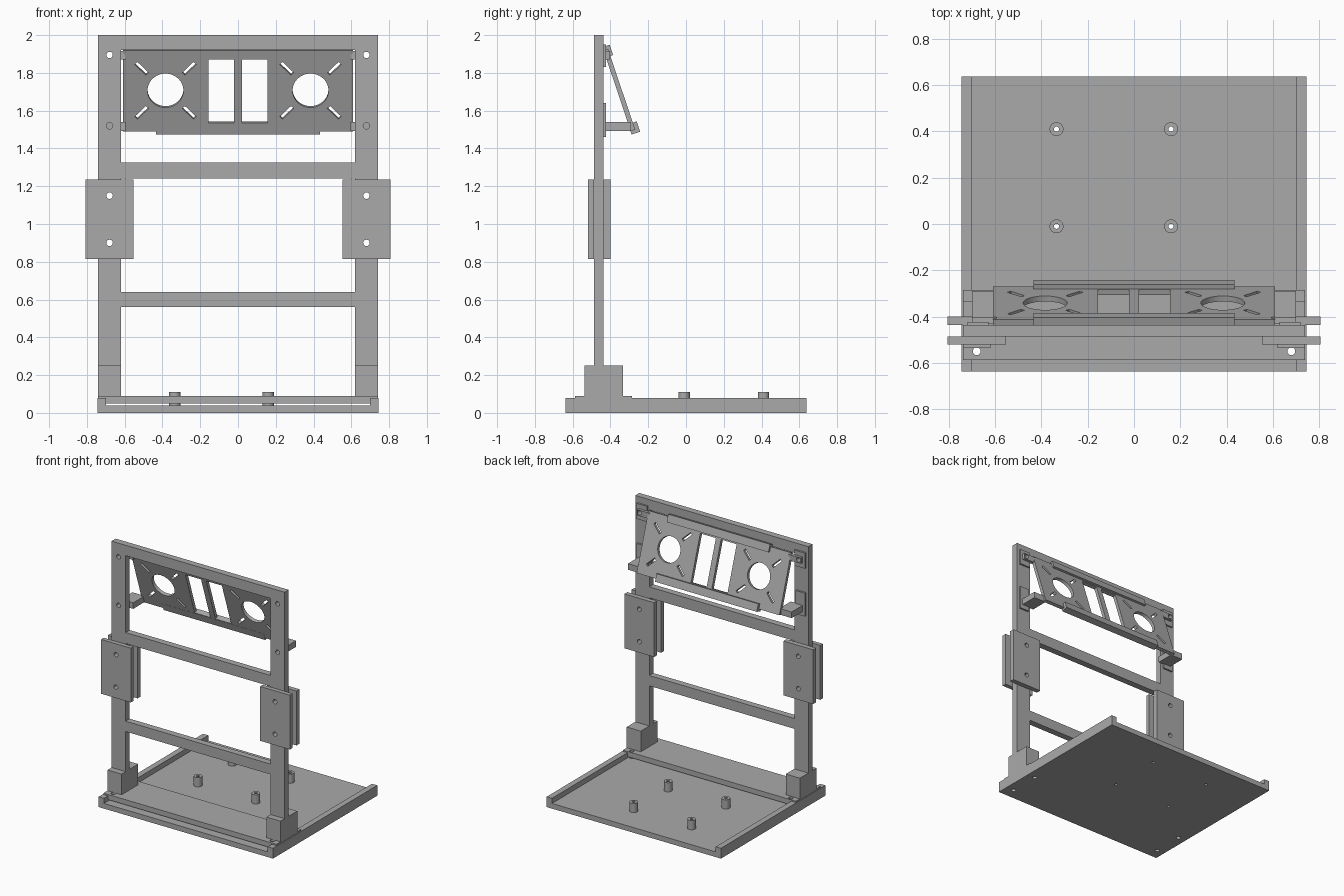
import bpy, bmesh, math
from mathutils import Matrix, Vector

cube = bpy.data.objects.get("Cube")
if cube:
    bpy.data.objects.remove(cube, do_unlink=True)

grey = bpy.data.materials.new("plain grey")
grey.use_nodes = True
tone = (0.4, 0.4, 0.4, 1)
grey.diffuse_color = tone
grey.node_tree.nodes["Principled BSDF"].inputs["Base Color"].default_value = tone


def finish(name, bm):
    mesh = bpy.data.meshes.new(name)
    bm.to_mesh(mesh)
    bm.free()
    mesh.materials.append(grey)
    obj = bpy.data.objects.new(name, mesh)
    bpy.context.collection.objects.link(obj)
    return obj


def box(name, x, y, z, turn=0):
    """Box from three (low, high) ranges, optionally turned about its own y axis."""
    bm = bmesh.new()
    size = Matrix.Diagonal((x[1] - x[0], y[1] - y[0], z[1] - z[0], 1))
    place = Matrix.Translation([(a + b) / 2 for a, b in (x, y, z)])
    bmesh.ops.create_cube(bm, size=1, matrix=place @ Matrix.Rotation(turn, 4, "Y") @ size)
    return finish(name, bm)


def rod(name, centre, radius, length, axis="Z", sides=32):
    bm = bmesh.new()
    turn = Matrix.Rotation(math.pi / 2, 4, "X") if axis == "Y" else Matrix()
    bmesh.ops.create_cone(bm, cap_ends=True, segments=sides, radius1=radius, radius2=radius,
                          depth=length, matrix=Matrix.Translation(centre) @ turn)
    return finish(name, bm)


def cut(obj, cutters):
    for c in cutters:
        mod = obj.modifiers.new("cut", "BOOLEAN")
        mod.operation, mod.solver, mod.object = "DIFFERENCE", "EXACT", c
    bpy.context.view_layer.update()
    done = bpy.data.meshes.new_from_object(obj.evaluated_get(bpy.context.evaluated_depsgraph_get()))
    obj.modifiers.clear()
    obj.data = done
    for c in cutters:
        bpy.data.objects.remove(c, do_unlink=True)
    return obj


def span(side, a, b):
    """Mirror an x range to the chosen side."""
    return tuple(sorted((side * a, side * b)))


def bolts(y, heights, length=0.3, radius=0.017):
    return [rod("hole", (s * 0.68, y, z), radius, length, "Y") for s in (-1, 1) for z in heights]


def foot_holes():
    return [rod("hole", (s * 0.68, y, 0), 0.017, 0.5) for s in (-1, 1) for y in (-0.55, -0.31)]


POSTS = [(x, y) for x in (-0.335, 0.16) for y in (-0.01, 0.41)]
FRAME = (-0.487, -0.437)

# Base tray with two side lips and standoffs
cut(box("base_tray", (-0.745, 0.745), (-0.637, 0.637), (0, 0.08)),
    [box("channel", (-0.70, 0.70), (-1, 1), (0.04, 0.2))] + foot_holes()
    + [rod("hole", (x, y, 0), 0.011, 0.5) for x, y in POSTS])
for i, (x, y) in enumerate(POSTS):
    cut(rod(f"standoff_{i + 1}", (x, y, 0.075), 0.03, 0.072),
        [rod("hole", (x, y, 0.075), 0.011, 0.2)])

# Foot plate, stepped to sit between and over the lips
cut(box("foot_plate", (-0.74, 0.74), (-0.587, -0.285), (0.05, 0.09)),
    [box("step", span(s, 0.699, 0.8), (-1, 0), (0, 0.08)) for s in (-1, 1)] + foot_holes())

# Upright frame with three openings
openings = [(0.085, 0.56), (0.64, 1.24), (1.325, 1.92)]
cut(box("upright_frame", (-0.74, 0.74), FRAME, (0.085, 2)),
    [box("opening", (-0.62, 0.62), (-1, 0), z) for z in openings]
    + bolts(-0.46, (0.90, 1.15, 1.52, 1.895)))

for s, side in ((-1, "right"), (1, "left")):
    # Foot block
    box(side + "_foot_block", span(s, 0.62, 0.74), (-0.537, -0.333), (0.085, 0.25))
    # Clamp plates on both faces of the post
    for face, y in (("front", (-0.52, -0.487)), ("back", (-0.437, -0.40))):
        cut(box(f"{side}_{face}_clamp_plate", span(s, 0.553, 0.807), y, (0.815, 1.235)),
            bolts(-0.46, (0.90, 1.15)))
    # Lower arm with its mounting pad
    box(side + "_lower_arm", span(s, 0.595, 0.70), (-0.43, -0.29), (1.493, 1.54))
    box(side + "_lower_pad", span(s, 0.64, 0.72), (-0.437, -0.423), (1.46, 1.64))
    # Upper bracket with its lug
    cut(box(side + "_upper_pad", span(s, 0.63, 0.72), (-0.437, -0.423), (1.83, 1.95)),
        bolts(-0.43, (1.895,)))
    cut(box(side + "_upper_lug", span(s, 0.595, 0.70), (-0.43, -0.402), (1.87, 1.915)),
        bolts(-0.43, (1.895,)))

# Tilted panel, made upright then leaned back
holes = []
for s in (-1, 1):
    holes.append(box("window", span(s, 0.022, 0.156), (-1, 1), (0.045, 0.40)))
    holes.append(rod("round_opening", (s * 0.384, 0, 0.227), 0.095, 1, "Y", 48))
    for dx in (-1, 1):
        for dz in (-1, 1):
            cx, cz = s * 0.384 + dx * 0.126, 0.227 + dz * 0.123
            holes.append(box("slot", (cx - 0.042, cx + 0.042), (-1, 1),
                             (cz - 0.01, cz + 0.01), -dx * dz * math.pi / 4))
panel = [cut(box("tilted_panel", (-0.61, 0.61), (0, 0.025), (0, 0.452)), holes),
         box("panel_lower_lip", (-0.435, 0.435), (-0.001, 0.047), (-0.018, 0.04)),
         box("panel_upper_lip", (-0.435, 0.435), (0.002, 0.04), (0.412, 0.47))]
lean = Matrix.Translation((0, -0.293, 1.491)) @ Matrix.Rotation(math.radians(18.5), 4, "X")
for part in panel:
    part.data.transform(lean)

# Smooth the round walls, keep the edges sharp
bpy.ops.object.select_all(action="DESELECT")
parts = [o for o in bpy.context.scene.objects if o.type == "MESH"]
for o in parts:
    o.select_set(True)
bpy.context.view_layer.objects.active = parts[0]
bpy.ops.object.shade_smooth_by_angle(angle=math.radians(30))
